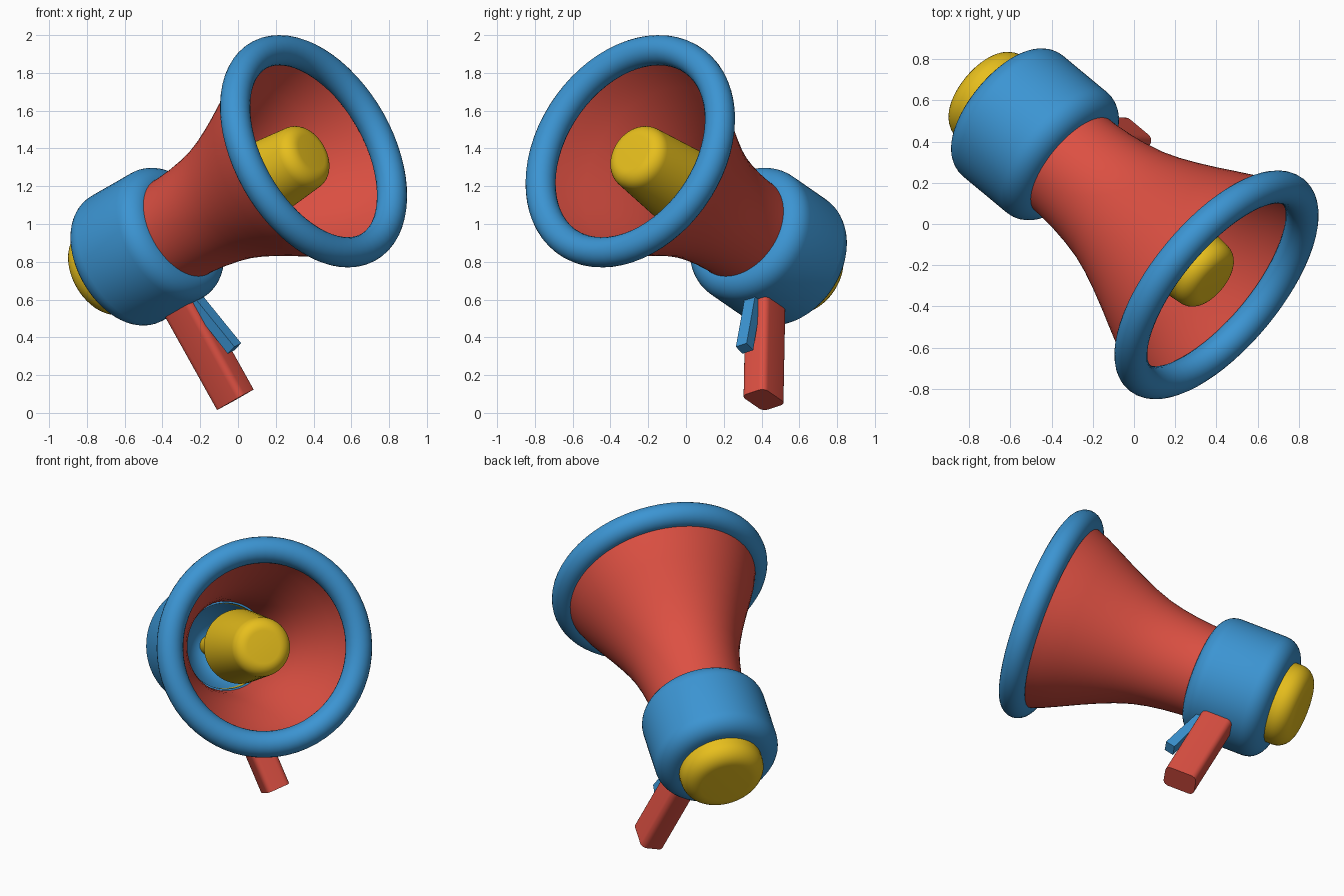
import bpy, bmesh, math
from mathutils import Vector, Matrix

if "Cube" in bpy.data.objects:
    bpy.data.objects.remove(bpy.data.objects["Cube"])

# Local frame: X = horn axis (towards the mouth), Y = down the handle, Z = sideways
d = Vector((0.704, -0.584, 0.404)).normalized()
h = Vector((0.49, -0.02, -0.87))
h = (h - d * h.dot(d)).normalized()
s = d.cross(h)
FRAME = Matrix((d, h, s)).transposed().to_4x4()
FRAME.translation = Vector((-0.48, 0.435, 0.88))


def material(name, rgb):
    m = bpy.data.materials.new(name)
    m.diffuse_color = (*rgb, 1)
    m.use_nodes = True
    m.node_tree.nodes["Principled BSDF"].inputs["Base Color"].default_value = m.diffuse_color
    return m


RED = material("red", (0.72, 0.08, 0.055))
BLUE = material("blue", (0.045, 0.30, 0.65))
YELLOW = material("yellow", (0.80, 0.52, 0.012))


def finish(bm, name, mat):
    bmesh.ops.remove_doubles(bm, verts=bm.verts, dist=1e-5)
    bmesh.ops.recalc_face_normals(bm, faces=bm.faces)
    me = bpy.data.meshes.new(name)
    bm.to_mesh(me)
    bm.free()
    me.materials.append(mat)
    ob = bpy.data.objects.new(name, me)
    bpy.context.collection.objects.link(ob)
    ob.matrix_world = FRAME
    bpy.ops.object.select_all(action='DESELECT')
    ob.select_set(True)
    bpy.context.view_layer.objects.active = ob
    bpy.ops.object.shade_smooth_by_angle(angle=math.radians(35))
    return ob


def lathe(name, profile, mat, closed=False, n=64):
    """Spin (axial, radius) points around the horn axis."""
    bm = bmesh.new()
    vs = [bm.verts.new((t, r, 0)) for t, r in profile]
    es = [bm.edges.new(p) for p in zip(vs, vs[1:])]
    if closed:
        es.append(bm.edges.new((vs[-1], vs[0])))
    bmesh.ops.spin(bm, geom=vs + es, cent=(0, 0, 0), axis=(1, 0, 0),
                   angle=math.tau, steps=n)
    return finish(bm, name, mat)


def arc(t, r, rad, a0, a1, n=8):
    """Arc in profile space; 0 deg = forward, 90 deg = outward."""
    return [(t + rad * math.cos(math.radians(a0 + (a1 - a0) * i / n)),
             r + rad * math.sin(math.radians(a0 + (a1 - a0) * i / n))) for i in range(n + 1)]


def prism(name, outline, width, mat, axis, start):
    """Extrude an outline along local axis 'h' or 's'."""
    bm = bmesh.new()
    put = (lambda a, b, e: (a, e, b)) if axis == 'h' else (lambda a, b, e: (a, b, e))
    f = bm.faces.new([bm.verts.new(put(a, b, start)) for a, b in outline])
    ext = bmesh.ops.extrude_face_region(bm, geom=[f])
    moved = [v for v in ext["geom"] if isinstance(v, bmesh.types.BMVert)]
    bmesh.ops.translate(bm, verts=moved, vec=put(0, 0, width))
    return finish(bm, name, mat)


# Flared horn shell
outer = [(0.2, 0.284), (0.3, 0.287), (0.4, 0.296), (0.5, 0.311), (0.6, 0.333), (0.7, 0.366),
         (0.8, 0.407), (0.9, 0.452), (1.0, 0.500), (1.1, 0.547), (1.23, 0.595)]
lathe("horn", outer + [(t, r - 0.018) for t, r in reversed(outer)], RED, closed=True)

# Thick round mouth rim
lathe("mouth_rim", arc(1.25, 0.585, 0.08, 0, 345, 23), BLUE, closed=True)

# Rounded rear housing with an open throat
lathe("rear_housing", [(-0.26, 0)] + arc(-0.15, 0.27, 0.11, 180, 90) + arc(0.15, 0.27, 0.11, 90, 0)
      + [(0.29, 0.277), (0.29, 0.258), (0.24, 0.258), (-0.22, 0)], BLUE)

# Yellow throat lining
lathe("throat_cup", [(0.285, 0.257), (0.2, 0.252), (0.0, 0.18), (-0.19, 0)], YELLOW)

# Tapered sound nozzle on a hidden stem
lathe("nozzle", [(-0.15, 0), (-0.15, 0.06), (0.65, 0.06), (0.65, 0.225)]
      + arc(1.155, 0.1, 0.08, 84, 0) + [(1.235, 0)], YELLOW)

# Rear button
lathe("rear_button", [(-0.2, 0), (-0.2, 0.255)] + arc(-0.298, 0.155, 0.1, 90, 180)[0:]
      + [(-0.398, 0)], YELLOW)

# Handle with rounded long edges
grip = []
for i, (sx, sy) in enumerate(((1, 1), (-1, 1), (-1, -1), (1, -1))):
    grip += [(x + 0.015, y) for x, y in arc(sx * 0.065, sy * 0.04, 0.035, 90 * i, 90 * i + 90, 5)]
prism("handle", grip, 0.635, RED, 'h', 0.30)

# Trigger wedge in front of the handle
prism("trigger", [(0.08, 0.34), (0.135, 0.34), (0.21, 0.69), (0.15, 0.705)], 0.07, BLUE, 's', -0.045)
